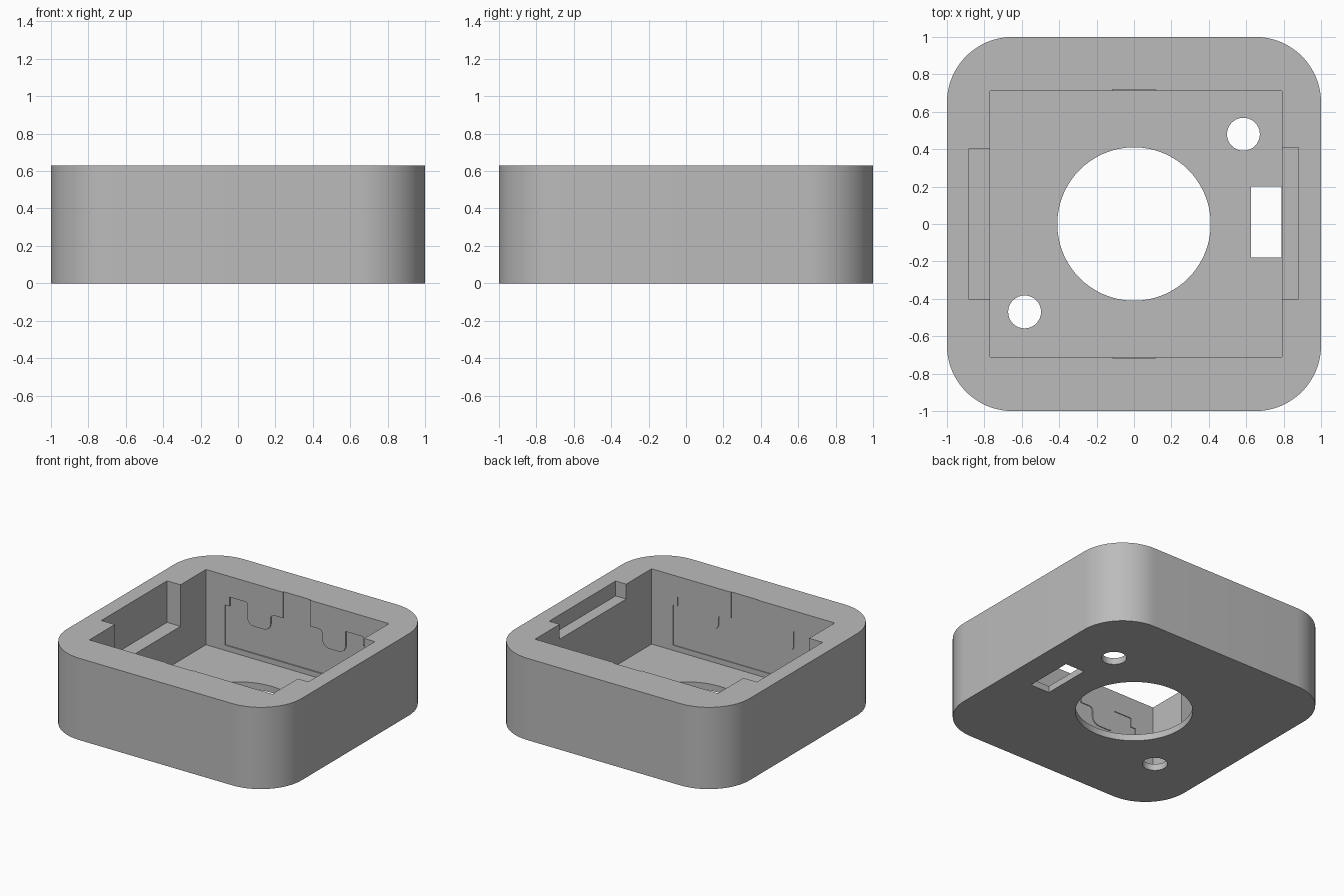
import bpy, bmesh, math
from mathutils import Matrix

cube = bpy.data.objects.get("Cube")
if cube:
    bpy.data.objects.remove(cube, do_unlink=True)

HEIGHT, FLOOR = 0.63, 0.05

grey = bpy.data.materials.new("plain grey")
grey.use_nodes = True
COLOUR = (0.5, 0.5, 0.5, 1)
grey.diffuse_color = COLOUR
grey.node_tree.nodes["Principled BSDF"].inputs["Base Color"].default_value = COLOUR


def prism(name, outline, low, high, turn=None):
    """Extrude a closed 2D outline from low to high, then optionally turn it."""
    bm = bmesh.new()
    face = bm.faces.new([bm.verts.new((x, y, low)) for x, y in outline])
    top = bmesh.ops.extrude_face_region(bm, geom=[face])["geom"]
    moved = [v for v in top if isinstance(v, bmesh.types.BMVert)]
    bmesh.ops.translate(bm, verts=moved, vec=(0, 0, high - low))
    if turn:
        bm.transform(turn)
    bmesh.ops.recalc_face_normals(bm, faces=bm.faces)
    mesh = bpy.data.meshes.new(name)
    bm.to_mesh(mesh)
    bm.free()
    mesh.materials.append(grey)
    obj = bpy.data.objects.new(name, mesh)
    bpy.context.collection.objects.link(obj)
    return obj


def arc(cx, cy, r, start, end, steps):
    angles = [math.radians(start + (end - start) * i / steps) for i in range(steps + 1)]
    return [(cx + r * math.cos(a), cy + r * math.sin(a)) for a in angles]


def rect(x0, x1, y0, y1):
    return [(x0, y0), (x1, y0), (x1, y1), (x0, y1)]


def circle(cx, cy, r, steps):
    return arc(cx, cy, r, 0, 360, steps)[:-1]


# Outer shell with rounded corners
R = 0.35
c = 1 - R
outline = []
for i, (sx, sy) in enumerate([(1, 1), (-1, 1), (-1, -1), (1, -1)]):
    outline += arc(sx * c, sy * c, R, 90 * i, 90 * i + 90, 20)
case = prism("case_body", outline, 0, HEIGHT)

# Main cavity, side notches, and openings through the floor
ABOVE = HEIGHT + 0.1
cutters = [
    prism("cavity_cutter", rect(-0.77, 0.79, -0.71, 0.71), FLOOR, ABOVE),
    prism("deep_notch_cutter", rect(-0.885, -0.7, -0.4, 0.4), HEIGHT - 0.32, ABOVE),
    prism("shallow_notch_cutter", rect(0.7, 0.88, -0.4, 0.41), HEIGHT - 0.115, ABOVE),
    prism("round_opening_cutter", circle(0, 0, 0.41, 72), -0.1, 0.1),
    prism("slot_cutter", rect(0.625, 0.788, -0.18, 0.2), -0.1, 0.1),
    prism("back_screw_hole_cutter", circle(0.585, 0.48, 0.088, 32), -0.1, 0.1),
    prism("front_screw_hole_cutter", circle(-0.585, -0.47, 0.088, 32), -0.1, 0.1),
]

# Shallow latch recess in the back and front walls: half outline in x and z, mirrored
half = [(0.61, 0.09), (0.61, 0.40), (0.57, 0.40), (0.57, 0.47), (0.42, 0.47)]
half += arc(0.36, 0.36, 0.06, 0, -90, 6) + arc(0.28, 0.36, 0.06, -90, -180, 6)
half += [(0.22, 0.40)] + arc(0.19, 0.40, 0.03, 0, 90, 4)[1:] + [(0.115, 0.43), (0.115, ABOVE)]
recess = half + [(-x, z) for x, z in reversed(half)]
upright = Matrix.Rotation(math.radians(90), 4, "X")
cutters.append(prism("back_latch_cutter", recess, -0.72, -0.68, upright))
cutters.append(prism("front_latch_cutter", recess, 0.68, 0.716, upright))

# Carve the case and discard the cutters
bpy.context.view_layer.objects.active = case
for cutter in cutters:
    cutter.hide_render = True
    mod = case.modifiers.new(cutter.name, "BOOLEAN")
    mod.operation, mod.solver, mod.object = "DIFFERENCE", "EXACT", cutter
    bpy.ops.object.modifier_apply(modifier=mod.name)
    bpy.data.objects.remove(cutter, do_unlink=True)

# Smooth corners, crisp edges
for obj in bpy.context.selected_objects:
    obj.select_set(False)
case.select_set(True)
bpy.ops.object.shade_smooth_by_angle(angle=math.radians(30))
